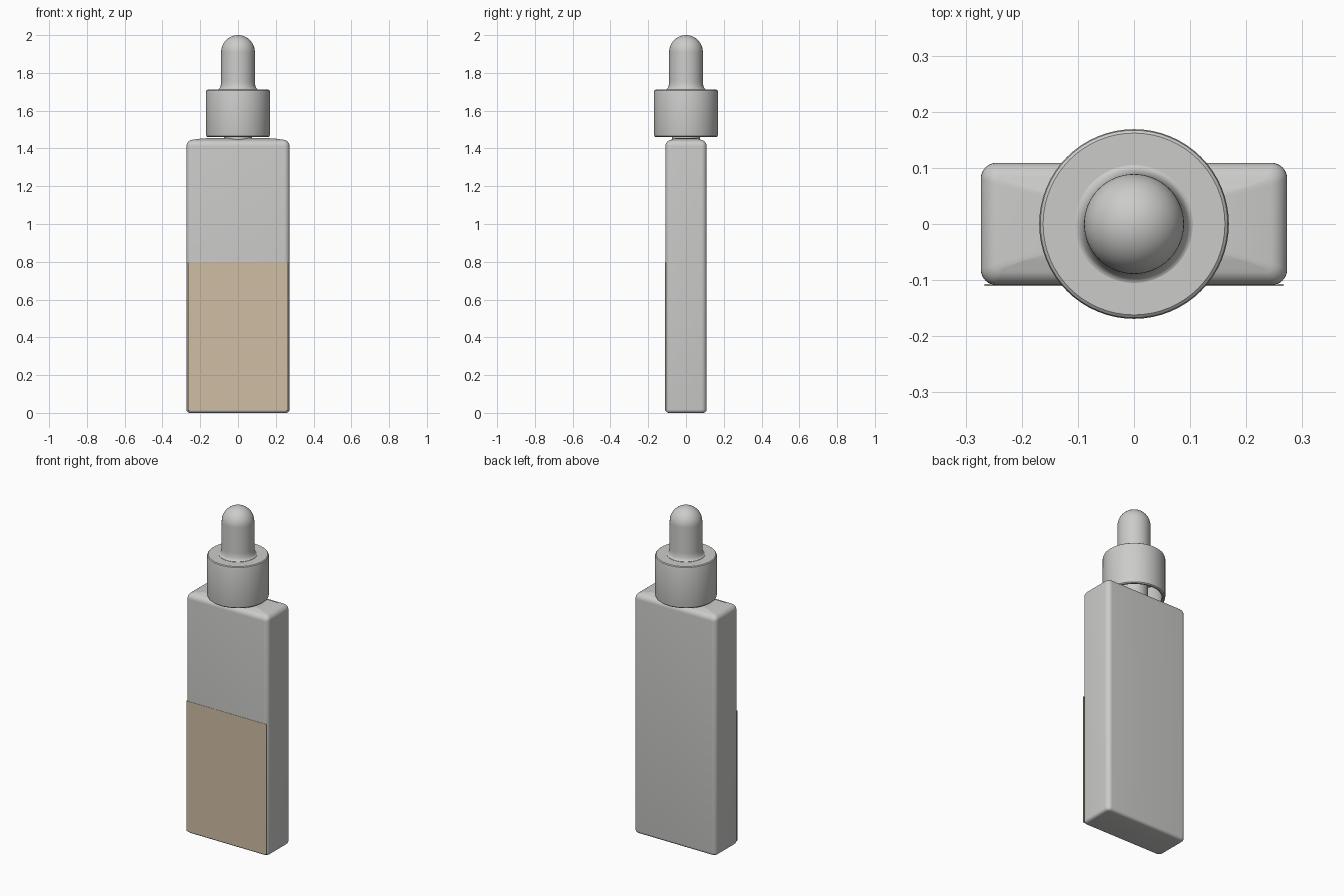
import bpy, bmesh, math

if "Cube" in bpy.data.objects:
    bpy.data.objects.remove(bpy.data.objects["Cube"])


def material(name, rgb):
    m = bpy.data.materials.new(name)
    m.diffuse_color = (*rgb, 1)
    m.use_nodes = True
    m.node_tree.nodes["Principled BSDF"].inputs["Base Color"].default_value = m.diffuse_color
    return m


GREY = material("light grey", (0.60, 0.60, 0.59))
TAN = material("tan label", (0.63, 0.51, 0.37))


def finish(name, bm, mat, angle=35):
    bmesh.ops.recalc_face_normals(bm, faces=bm.faces)
    me = bpy.data.meshes.new(name)
    bm.to_mesh(me)
    bm.free()
    me.materials.append(mat)
    ob = bpy.data.objects.new(name, me)
    bpy.context.collection.objects.link(ob)
    bpy.context.view_layer.objects.active = ob
    ob.select_set(True)
    bpy.ops.object.shade_smooth_by_angle(angle=math.radians(angle))
    ob.select_set(False)
    return ob


def skin(name, rings, mat, cap_start=True, cap_end=True):
    """Bridge a list of equally sized point rings."""
    bm = bmesh.new()
    loops = [[bm.verts.new(p) for p in ring] for ring in rings]
    n = len(loops[0])
    for a, b in zip(loops, loops[1:]):
        for i in range(n):
            j = (i + 1) % n
            bm.faces.new((a[i], a[j], b[j], b[i]))
    if cap_start:
        bm.faces.new(loops[0])
    if cap_end:
        bm.faces.new(loops[-1])
    return finish(name, bm, mat)


def circle(r, z, n=64):
    return [(r * math.cos(2 * math.pi * i / n), r * math.sin(2 * math.pi * i / n), z)
            for i in range(n)]


def rounded_rect(hx, hy, r, z, steps=8):
    pts = []
    for k, (sx, sy) in enumerate(((1, 1), (-1, 1), (-1, -1), (1, -1))):
        for i in range(steps + 1):
            a = math.pi / 2 * (k + i / steps)
            pts.append((sx * (hx - r) + r * math.cos(a),
                        sy * (hy - r) + r * math.sin(a), z))
    return pts


# Glass bottle: rounded slab with a soft, slightly crowned shoulder
HX, HY, R = 0.273, 0.109, 0.028
rings = []
for i in range(6):                       # lower edge
    a = math.pi / 2 * i / 5
    inset = 0.018 * (1 - math.sin(a))
    rings.append(rounded_rect(HX - inset, HY - inset, R - inset, 0.018 * (1 - math.cos(a))))
for i in range(8):                       # upper edge
    a = math.pi / 2 * i / 7 * 0.92
    inset = 0.034 * (1 - math.cos(a))
    rings.append(rounded_rect(HX - inset, HY - inset, max(R - inset * 0.6, 0.008),
                              1.412 + 0.034 * math.sin(a)))
rings.append(rounded_rect(0.20, 0.065, 0.008, 1.452))
rings.append(rounded_rect(0.15, 0.05, 0.008, 1.455))
skin("bottle", rings, GREY)

# Front label: thin plate over the lower half
bm = bmesh.new()
bmesh.ops.create_cube(bm, size=1)
for v in bm.verts:
    v.co = (v.co.x * 0.532, -0.1085 + v.co.y * 0.004, 0.405 + v.co.z * 0.784)
finish("front_label", bm, TAN)

# Neck rising into the cap
skin("neck", [circle(0.075, z) for z in (1.44, 1.60)], GREY)

# Hollow screw collar with small eased edges
collar = [(0.150, 1.60), (0.150, 1.464), (0.154, 1.460), (0.162, 1.460), (0.1675, 1.465),
          (0.169, 1.472), (0.169, 1.700), (0.167, 1.707), (0.162, 1.711), (0.09, 1.711)]
skin("collar", [circle(r, z) for r, z in collar], GREY)

# Rubber bulb: flared foot, straight stem and domed tip
bulb = [(0.105, 1.705), (0.105, 1.713)]
for i in range(1, 7):
    a = math.pi / 2 * i / 6
    bulb.append((0.105 - 0.016 * math.sin(a), 1.713 + 0.045 * (1 - math.cos(a))))
for i in range(16):
    a = math.pi / 2 * i / 16
    bulb.append((0.089 * math.cos(a), 1.911 + 0.089 * math.sin(a)))
bulb.append((0.001, 2.0))
skin("dropper_bulb", [circle(r, z) for r, z in bulb], GREY)
